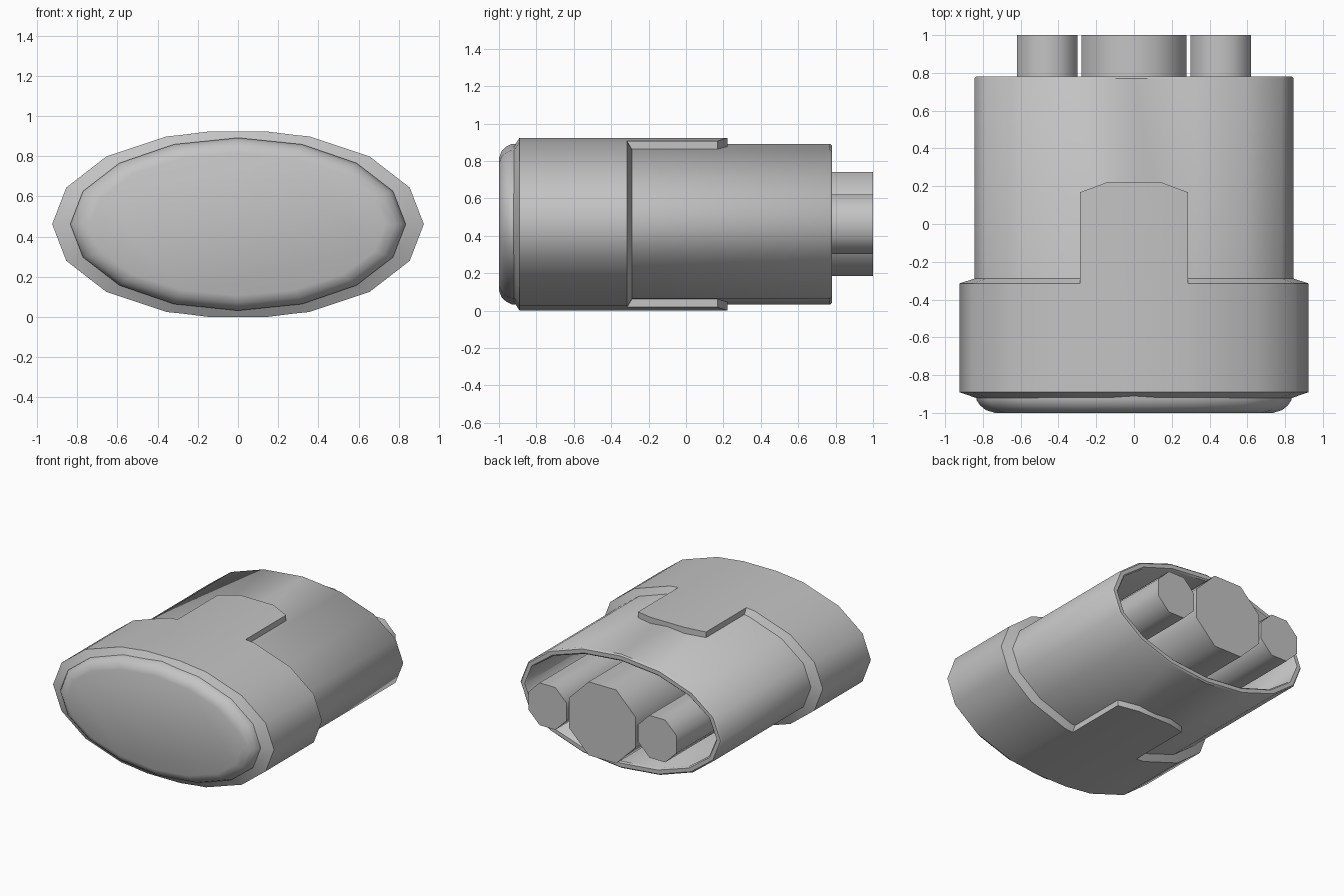
import bpy, bmesh, math

cube = bpy.data.objects.get("Cube")
if cube:
    bpy.data.objects.remove(cube, do_unlink=True)

MID = 0.462  # height of the long axis

grey = bpy.data.materials.new("plain_grey")
grey.use_nodes = True
grey.diffuse_color = (0.55, 0.55, 0.55, 1)
grey.node_tree.nodes["Principled BSDF"].inputs["Base Color"].default_value = (0.55, 0.55, 0.55, 1)


def loft(name, rings, cap_first=True, cap_last=True, angle=44):
    """Skin a list of equal-length rings into one object."""
    bm = bmesh.new()
    loops = [[bm.verts.new(p) for p in ring] for ring in rings]
    n = len(loops[0])
    for a, b in zip(loops, loops[1:]):
        for i in range(n):
            j = (i + 1) % n
            bm.faces.new((a[i], a[j], b[j], b[i]))
    if cap_first:
        bm.faces.new(loops[0])
    if cap_last:
        bm.faces.new(loops[-1])
    bmesh.ops.remove_doubles(bm, verts=bm.verts, dist=0.0005)
    bmesh.ops.recalc_face_normals(bm, faces=bm.faces)
    mesh = bpy.data.meshes.new(name)
    bm.to_mesh(mesh)
    bm.free()
    mesh.materials.append(grey)
    obj = bpy.data.objects.new(name, mesh)
    bpy.context.collection.objects.link(obj)
    bpy.ops.object.select_all(action='DESELECT')
    obj.select_set(True)
    bpy.context.view_layer.objects.active = obj
    bpy.ops.object.shade_smooth_by_angle(angle=math.radians(angle))
    return obj


def oval(rx, rz, y, sides=16, x=0, turn=0):
    steps = [math.tau * (i + turn) / sides for i in range(sides)]
    return [(x + rx * math.cos(t), y, MID + rz * math.sin(t)) for t in steps]


# Inner body: tube with a bevelled rim, hollow towards the back
loft("inner_body", [oval(rx, rz, y) for rx, rz, y in (
    (0.845, 0.43, -0.86), (0.845, 0.43, 0.77), (0.835, 0.42, 0.78),
    (0.805, 0.39, 0.78), (0.795, 0.38, 0.77), (0.795, 0.38, -0.3))])

# Rounded front cap
loft("front_cap", [oval(0.835 - d, 0.43 - 0.75 * d, y) for d, y in (
    (0, -0.85), (0, -0.93), (0.02, -0.96), (0.05, -0.985), (0.1, -1))])

# Outer sleeve: one quadrant as (x, z, rear edge); the tab step is a doubled point
REAR = -0.315
quadrant = [(0.925, 0, REAR), (0.855, 0.182, REAR), (0.655, 0.337, REAR),
            (0.355, 0.437, REAR), (0.285, 0.444, REAR),
            (0.285, 0.444, 0.168), (0.14, MID, 0.222)]
upper = quadrant + [(-x, z, r) for x, z, r in reversed(quadrant)]
upper.pop()
section = upper + [(-x, -z, r) for x, z, r in upper]


def sunk(x, z):
    """Move a sleeve point in to just below the body surface."""
    if abs(x) < 0.3:
        return x, z - math.copysign(0.05, z)
    return x * 0.9, z * 0.895


def sleeve_ring(y_of, inner=False):
    ring = []
    for x, z, r in section:
        px, pz = sunk(x, z) if inner else (x, z)
        ring.append((px, y_of(r), MID + pz))
    return ring


loft("outer_sleeve", [
    sleeve_ring(lambda r: -0.922, True),
    sleeve_ring(lambda r: -0.89),
    sleeve_ring(lambda r: REAR),
    sleeve_ring(lambda r: r),
    sleeve_ring(lambda r: r + 0.03 if r == REAR else r, True),
], cap_first=False, cap_last=False)

# Three octagonal pins
for name, x, apothem in (("centre_pin", 0, 0.278), ("left_pin", 0.46, 0.16), ("right_pin", -0.46, 0.16)):
    radius = apothem / math.cos(math.pi / 8)
    loft(name, [oval(radius, radius, y, 8, x, 0.5) for y in (-0.32, 1)], angle=50)
